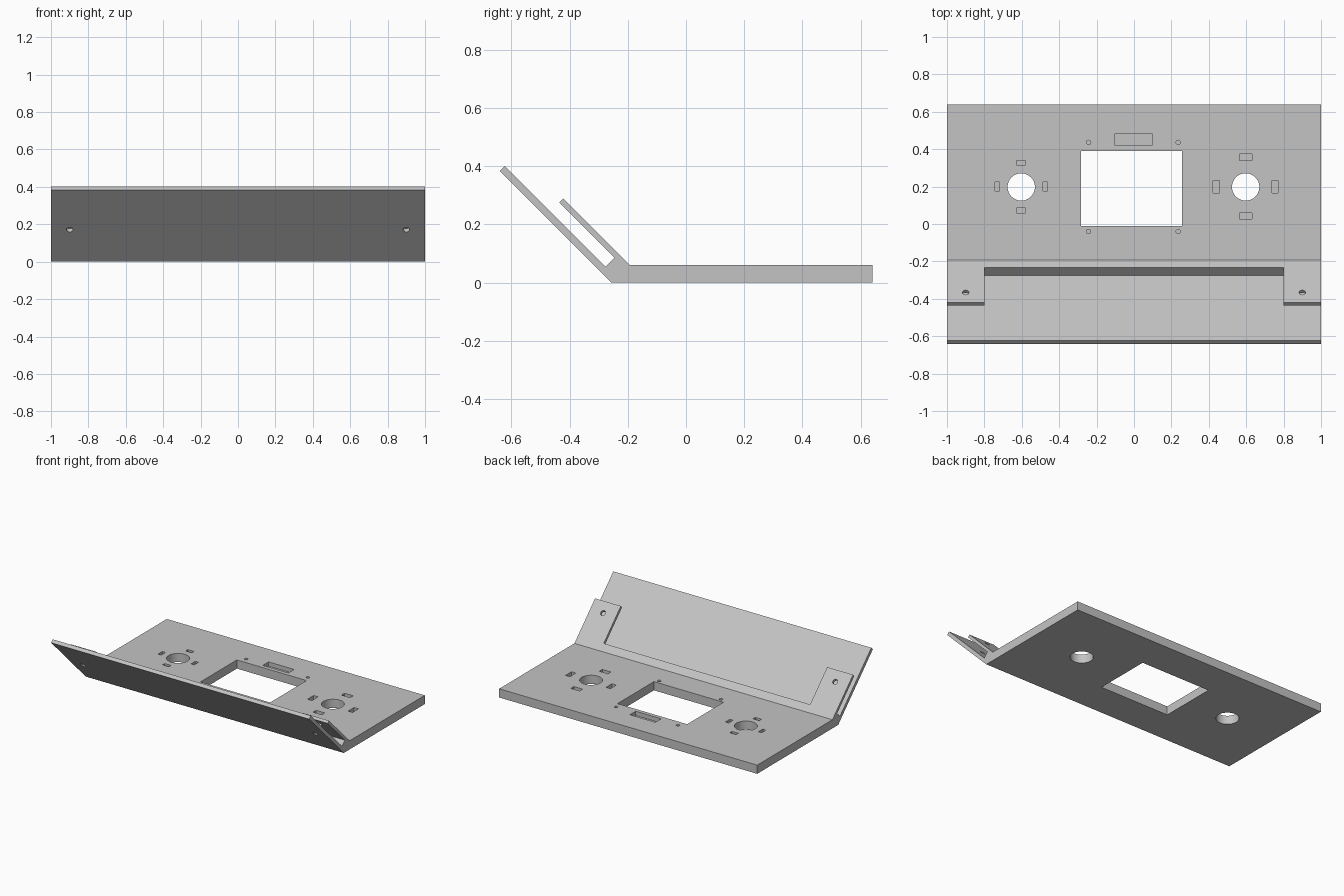
import bpy, bmesh
from math import pi
from mathutils import Matrix, Vector

if "Cube" in bpy.data.objects:
    bpy.data.objects.remove(bpy.data.objects["Cube"])

grey = bpy.data.materials.new("plain grey")
grey.use_nodes = True
color = (0.55, 0.55, 0.55, 1)
grey.diffuse_color = color
grey.node_tree.nodes["Principled BSDF"].inputs["Base Color"].default_value = color

THICK = 0.061
POCKET = 0.03


def slanted(across, along):
    """Point (y, z) measured across and along the 45 degree panel."""
    return ((across - along) / 2, (across + along) / 2)


def add_prism(bm, profile, half_width):
    """Extrude a (y, z) profile along x."""
    face = bm.faces.new([bm.verts.new((-half_width, y, z)) for y, z in profile])
    new = bmesh.ops.extrude_face_region(bm, geom=[face])["geom"]
    verts = [v for v in new if isinstance(v, bmesh.types.BMVert)]
    bmesh.ops.translate(bm, verts=verts, vec=(2 * half_width, 0, 0))


def add_box(bm, x, y, sx, sy, bottom):
    top = THICK + 0.05
    place = Matrix.Translation((x, y, (top + bottom) / 2))
    bmesh.ops.create_cube(bm, size=1, matrix=place @ Matrix.Diagonal((sx, sy, top - bottom, 1)))


def add_cylinder(bm, center, radius, depth, segments, tilt=0):
    bmesh.ops.create_cone(bm, cap_ends=True, segments=segments, radius1=radius, radius2=radius,
                          depth=depth, matrix=Matrix.Translation(center) @ Matrix.Rotation(tilt, 4, "X"))


def make_object(name, bm):
    bmesh.ops.recalc_face_normals(bm, faces=bm.faces)
    mesh = bpy.data.meshes.new(name)
    bm.to_mesh(mesh)
    bm.free()
    mesh.materials.append(grey)
    obj = bpy.data.objects.new(name, mesh)
    bpy.context.collection.objects.link(obj)
    return obj


# Base plate, slanted front panel and parallel bracket in one section
bm = bmesh.new()
add_prism(bm, [
    (0.64, 0), (0.64, THICK), (-0.193, THICK),
    slanted(-0.132, 0.71), slanted(-0.16, 0.71),
    slanted(-0.16, 0.331), slanted(-0.222, 0.331),
    slanted(-0.222, 1.024), slanted(-0.257, 1.024),
    (-0.257, 0),
], 1)
body = make_object("bent_panel", bm)

# Cutters
bm = bmesh.new()

# Middle of the bracket, leaving a tab at each end
add_prism(bm, [slanted(-0.19, 0.331), slanted(-0.05, 0.331),
               slanted(-0.05, 0.8), slanted(-0.19, 0.8)], 0.8)

# Display window, its connector pocket and screw holes
add_box(bm, -0.013, 0.19, 0.54, 0.403, -0.05)
add_box(bm, -0.002, 0.451, 0.197, 0.064, THICK - POCKET)
for x in (-0.243, 0.236):
    for y in (-0.04, 0.436):
        add_cylinder(bm, (x, y, THICK), 0.012, 2 * POCKET, 16)

# Round openings, each with four pockets around it
for x, reach, length, width in ((-0.603, 0.128, 0.048, 0.025), (0.597, 0.157, 0.067, 0.034)):
    add_cylinder(bm, (x, 0.198, 0.03), 0.073, 0.2, 48)
    for side in (-1, 1):
        add_box(bm, x + side * reach, 0.2, width, length, THICK - POCKET)
        add_box(bm, x, 0.2 + side * reach, length, width, THICK - POCKET)

# Fixing holes through the tabs and the panel
for x in (-0.9, 0.9):
    y, z = slanted(-0.195, 0.6)
    add_cylinder(bm, (x, y, z), 0.0175, 0.2, 24, tilt=-pi / 4)

cutter = make_object("cutter", bm)
cutter.hide_render = True

cut = body.modifiers.new("openings", "BOOLEAN")
cut.operation = "DIFFERENCE"
cut.solver = "EXACT"
cut.object = cutter
bpy.ops.object.select_all(action="DESELECT")
body.select_set(True)
bpy.context.view_layer.objects.active = body
bpy.ops.object.modifier_apply(modifier=cut.name)
bpy.data.objects.remove(cutter)
bpy.ops.object.shade_smooth_by_angle()
